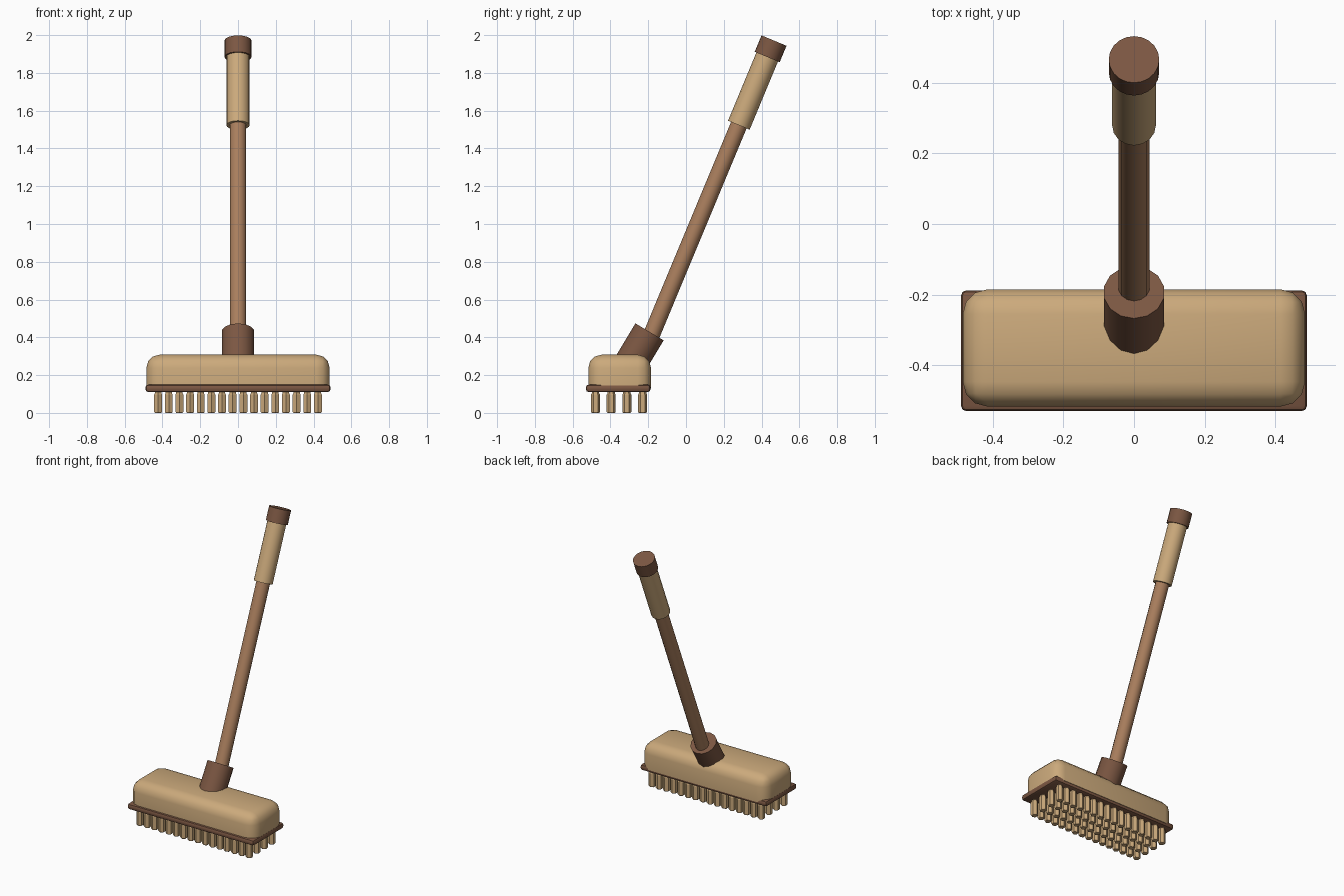
import bpy, bmesh, math
from mathutils import Vector, Matrix

if "Cube" in bpy.data.objects:
    bpy.data.objects.remove(bpy.data.objects["Cube"])


def material(name, rgb):
    m = bpy.data.materials.new(name)
    m.diffuse_color = (*rgb, 1)
    m.use_nodes = True
    m.node_tree.nodes["Principled BSDF"].inputs["Base Color"].default_value = m.diffuse_color
    return m


TAN = material("tan", (0.60, 0.40, 0.20))
BROWN = material("dark_brown", (0.20, 0.095, 0.055))
WOOD = material("wood", (0.40, 0.21, 0.11))


def finish(name, bm, mat, angle=40):
    bmesh.ops.recalc_face_normals(bm, faces=bm.faces)
    me = bpy.data.meshes.new(name)
    bm.to_mesh(me)
    bm.free()
    me.materials.append(mat)
    ob = bpy.data.objects.new(name, me)
    bpy.context.collection.objects.link(ob)
    bpy.ops.object.select_all(action='DESELECT')
    ob.select_set(True)
    bpy.context.view_layer.objects.active = ob
    bpy.ops.object.shade_smooth_by_angle(angle=math.radians(angle))
    return ob


def rounded_box(name, lo, hi, bevel, segments, mat, keep_bottom=False):
    lo, hi = Vector(lo), Vector(hi)
    bm = bmesh.new()
    bmesh.ops.create_cube(bm, size=1)
    bmesh.ops.scale(bm, vec=hi - lo, verts=bm.verts)
    bmesh.ops.translate(bm, vec=(lo + hi) / 2, verts=bm.verts)
    edges = [e for e in bm.edges
             if not (keep_bottom and all(v.co.z < lo.z + 0.001 for v in e.verts))]
    bmesh.ops.bevel(bm, geom=edges, offset=bevel, segments=segments,
                    profile=0.5, affect='EDGES')
    return finish(name, bm, mat)


def rod(name, top, tilt, length, radius, sides, mat):
    # cylinder hanging down from the top centre (y, z), leaning back by tilt degrees
    a = math.radians(tilt)
    axis = Vector((0, math.sin(a), math.cos(a)))
    centre = Vector((0, *top)) - axis * length / 2
    bm = bmesh.new()
    bmesh.ops.create_cone(bm, cap_ends=True, segments=sides, radius1=radius,
                          radius2=radius, depth=length,
                          matrix=Matrix.Translation(centre) @ Matrix.Rotation(-a, 4, 'X'))
    return finish(name, bm, mat)


# brush head and its base plate
rounded_box("brush_head", (-0.485, -0.517, 0.13), (0.485, -0.185, 0.308),
            0.07, 3, TAN, keep_bottom=True)
rounded_box("base_plate", (-0.49, -0.53, 0.11), (0.49, -0.188, 0.15),
            0.015, 2, BROWN)

# bristle tufts: 16 x 4 hexagonal pegs with softened tips
bm = bmesh.new()
for i in range(16):
    for j in range(4):
        x = -0.423 + i * 0.0564
        y = -0.479 + j * 0.083
        r = 0.024
        rings = []
        for z, s in ((0.0, 0.82), (0.006, 1), (0.097, 1), (0.103, 0.82), (0.115, 0.82)):
            rings.append([bm.verts.new((x + r * s * math.sin(k * math.pi / 3),
                                        y + r * s * math.cos(k * math.pi / 3), z))
                          for k in range(6)])
        for a, b in zip(rings, rings[1:]):
            for k in range(6):
                bm.faces.new((a[k], a[(k + 1) % 6], b[(k + 1) % 6], b[k]))
        bm.faces.new(rings[0])
        bm.faces.new(rings[-1])
finish("bristles", bm, TAN, 30)

# socket, pole, grip and end cap
TILT = 22.6
s, c = math.sin(math.radians(TILT)), math.cos(math.radians(TILT))
TOP = (0.466, 1.971)


def along(d):
    return (TOP[0] - s * d, TOP[1] - c * d)


rod("socket", (-0.193, 0.429), 31, 0.21, 0.087, 14, BROWN)
rod("pole", along(0.06), TILT, 1.72, 0.0445, 14, WOOD)
rod("grip", along(0.05), TILT, 0.435, 0.062, 16, TAN)
rod("end_cap", TOP, TILT, 0.094, 0.0715, 20, BROWN)
